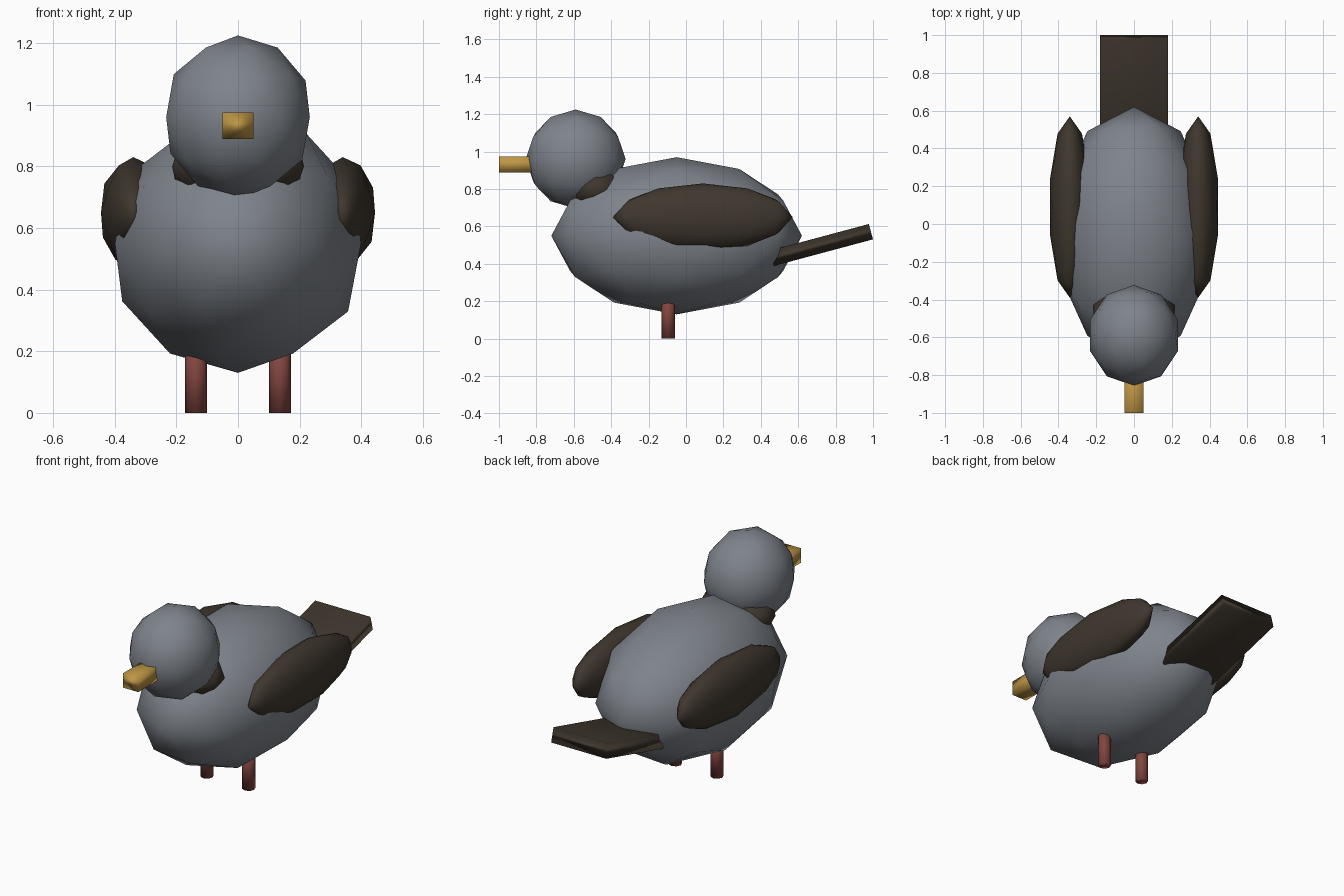
import bpy
import math

# Remove the default cube
cube = bpy.data.objects.get("Cube")
if cube:
    bpy.data.objects.remove(cube, do_unlink=True)


def make_material(name, rgb):
    mat = bpy.data.materials.new(name)
    mat.use_nodes = True
    colour = (*rgb, 1.0)
    mat.diffuse_color = colour
    bsdf = mat.node_tree.nodes["Principled BSDF"]
    bsdf.inputs["Base Color"].default_value = colour
    bsdf.inputs["Roughness"].default_value = 0.8
    return mat


grey = make_material("slate_grey", (0.21, 0.23, 0.26))
brown = make_material("dark_brown", (0.05, 0.038, 0.027))
yellow = make_material("beak_yellow", (0.52, 0.31, 0.06))
red = make_material("leg_red", (0.22, 0.06, 0.05))


def finish(name, mat):
    obj = bpy.context.object
    obj.name = name
    obj.data.materials.append(mat)
    bpy.ops.object.shade_smooth()
    return obj


def ellipsoid(name, centre, radii, mat):
    bpy.ops.mesh.primitive_ico_sphere_add(subdivisions=2, radius=1, location=centre)
    bpy.context.object.scale = radii
    return finish(name, mat)


def box(name, centre, size, mat, tilt=0.0):
    bpy.ops.mesh.primitive_cube_add(size=1, location=centre)
    bpy.context.object.scale = size
    bpy.context.object.rotation_euler.x = math.radians(tilt)
    return finish(name, mat)


# Body, neck and head
ellipsoid("body", (0, -0.05, 0.55), (0.42, 0.67, 0.42), grey)
ellipsoid("neck", (0, -0.48, 0.80), (0.225, 0.16, 0.13), brown)
ellipsoid("head", (0, -0.59, 0.96), (0.245, 0.267, 0.265), grey)

# Beak and tail
box("beak", (0, -0.90, 0.932), (0.10, 0.20, 0.085), yellow)
box("tail", (0, 0.724, 0.501), (0.36, 0.548, 0.085), brown, tilt=15)

# Wings and legs on both sides
for side, sign in (("left", 1), ("right", -1)):
    ellipsoid(side + "_wing", (sign * 0.34, 0.09, 0.65), (0.11, 0.48, 0.18), brown)
    bpy.ops.mesh.primitive_cylinder_add(
        vertices=8, radius=0.036, depth=0.24, location=(sign * 0.136, -0.095, 0.12))
    finish(side + "_leg", red)
